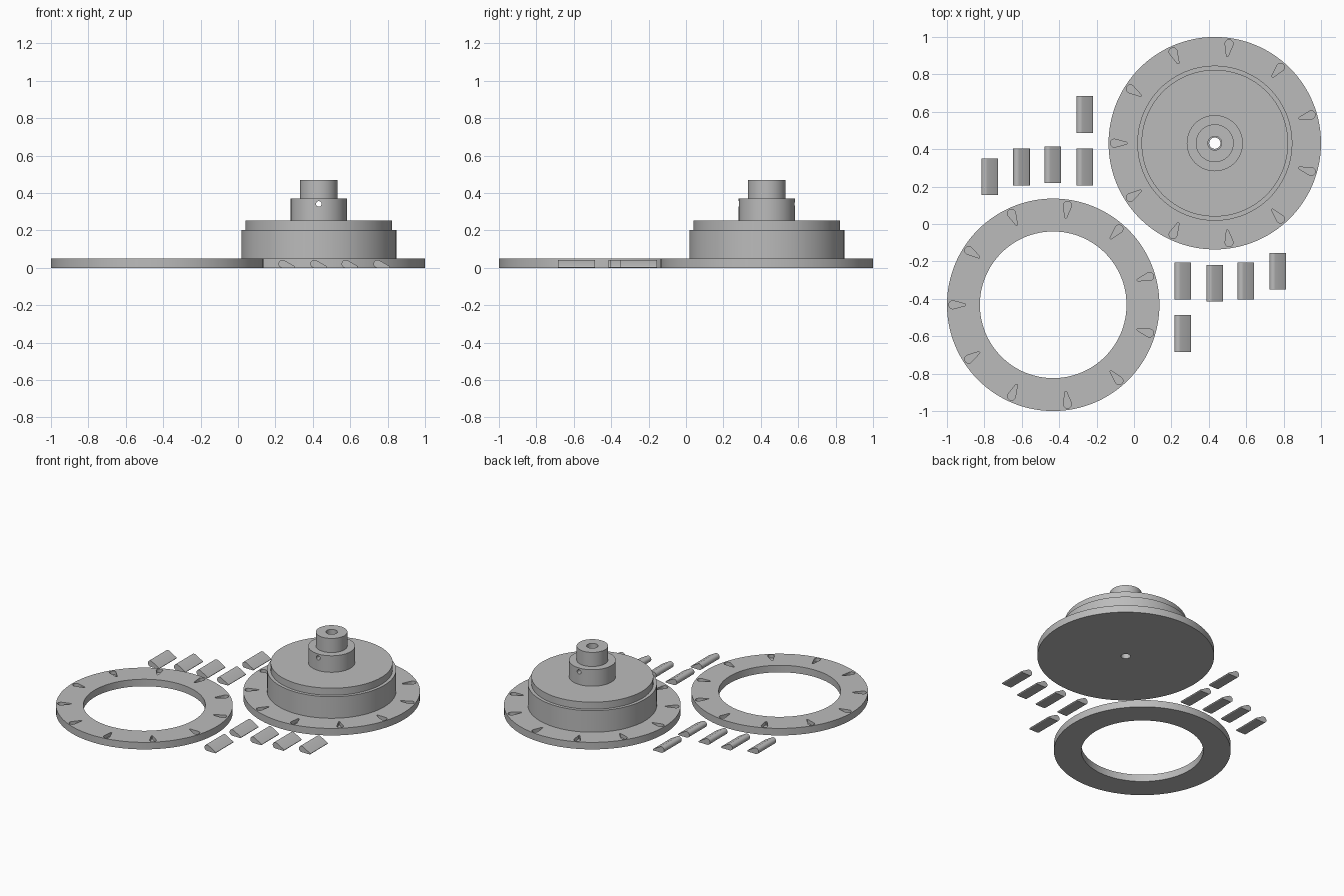
import bpy, bmesh, math
from mathutils import Matrix, Vector

if "Cube" in bpy.data.objects:
    bpy.data.objects.remove(bpy.data.objects["Cube"])

grey = bpy.data.materials.new("plain grey")
grey.diffuse_color = (0.5, 0.5, 0.5, 1)
grey.use_nodes = True
grey.node_tree.nodes["Principled BSDF"].inputs["Base Color"].default_value = grey.diffuse_color

C = 0.432        # offset of the two discs from the middle
R = 0.568        # outer radius of both discs
T = 0.05         # disc thickness
SLOTS = 11


def finish(name, bm):
    bmesh.ops.recalc_face_normals(bm, faces=bm.faces)
    mesh = bpy.data.meshes.new(name)
    bm.to_mesh(mesh)
    bm.free()
    mesh.materials.append(grey)
    ob = bpy.data.objects.new(name, mesh)
    bpy.context.collection.objects.link(ob)
    return ob


def smooth(ob):
    bpy.ops.object.select_all(action='DESELECT')
    ob.select_set(True)
    bpy.context.view_layer.objects.active = ob
    bpy.ops.object.shade_smooth_by_angle(angle=math.radians(30))


def lathe(name, profile, x, y, n=128):
    """Closed (radius, height) profile swept round a vertical axis."""
    bm = bmesh.new()
    rings = [[bm.verts.new((x + r * math.cos(2 * math.pi * i / n),
                            y + r * math.sin(2 * math.pi * i / n), z))
              for i in range(n)] for r, z in profile]
    for k, a in enumerate(rings):
        b = rings[(k + 1) % len(rings)]
        for i in range(n):
            j = (i + 1) % n
            bm.faces.new((a[i], a[j], b[j], b[i]))
    return finish(name, bm)


def teardrop(r1=0.0215, r2=0.005, length=0.091):
    """Symmetric outline: round end at the origin, narrow end along +x."""
    d = length - r1 - r2
    a = math.acos((r1 - r2) / d)
    pts = []
    for k in range(17):
        t = a + (2 * math.pi - 2 * a) * k / 16
        pts.append((r1 * math.cos(t), r1 * math.sin(t)))
    for k in range(7):
        t = -a + 2 * a * k / 6
        pts.append((d + r2 * math.cos(t), r2 * math.sin(t)))
    return pts, math.pi / 2 - a


def prism(bm, pts, depth, matrix):
    """Outline in xy pushed along z, then placed by a matrix."""
    lo = [bm.verts.new(matrix @ Vector((x, y, 0))) for x, y in pts]
    hi = [bm.verts.new(matrix @ Vector((x, y, depth))) for x, y in pts]
    bm.faces.new(lo[::-1])
    bm.faces.new(hi)
    for i in range(len(pts)):
        j = (i + 1) % len(pts)
        bm.faces.new((lo[i], lo[j], hi[j], hi[i]))


def cut(ob, cutter):
    mod = ob.modifiers.new("cut", 'BOOLEAN')
    mod.operation = 'DIFFERENCE'
    mod.solver = 'EXACT'
    mod.object = cutter
    bpy.context.view_layer.objects.active = ob
    bpy.ops.object.modifier_apply(modifier=mod.name)
    bpy.data.objects.remove(cutter)


outline, half_angle = teardrop()


def slot_cutter(x, y):
    bm = bmesh.new()
    for i in range(SLOTS):
        ang = math.pi + 2 * math.pi * i / SLOTS
        m = (Matrix.Translation((x, y, 0)) @ Matrix.Rotation(ang, 4, 'Z')
             @ Matrix.Translation((0.537, 0, T / 2)) @ Matrix.Rotation(math.pi, 4, 'Z'))
        prism(bm, outline, T, m)
    return finish("slot_cutter", bm)


# stepped rotor with a central bore
rotor = lathe("stepped_rotor", [
    (0.03, 0), (R, 0), (R, T), (0.4145, T), (0.4145, 0.203), (0.392, 0.203),
    (0.392, 0.253), (0.15, 0.253), (0.15, 0.37), (0.101, 0.37), (0.101, 0.47),
    (0.037, 0.47), (0.037, T), (0.03, T)], C, C)
cut(rotor, slot_cutter(C, C))

# cross hole through the collar
bm = bmesh.new()
bmesh.ops.create_cone(bm, cap_ends=True, segments=24, radius1=0.015, radius2=0.015, depth=0.5,
                      matrix=Matrix.Translation((C, C, 0.342)) @ Matrix.Rotation(math.pi / 2, 4, 'X'))
cut(rotor, finish("hole_cutter", bm))
smooth(rotor)

# flat cover ring
ring = lathe("cover_ring", [(0.392, 0), (R, 0), (R, T), (0.392, T)], -C, -C)
cut(ring, slot_cutter(-C, -C))
smooth(ring)

# loose blades lying on one flat side, in two opposite groups
places = [(0.262, -0.586), (0.262, -0.304), (0.433, -0.317), (0.6, -0.304), (0.77, -0.253)]
for side in (1, -1):
    for i, (x, y) in enumerate(places):
        bm = bmesh.new()
        m = (Matrix.Translation((side * x - 0.0245, side * y + 0.0985, 0.0215))
             @ Matrix.Rotation(math.pi / 2, 4, 'X') @ Matrix.Rotation(-half_angle, 4, 'Z'))
        prism(bm, outline, 0.197, m)
        smooth(finish(f"blade_{'front' if side > 0 else 'back'}_{i + 1}", bm))
